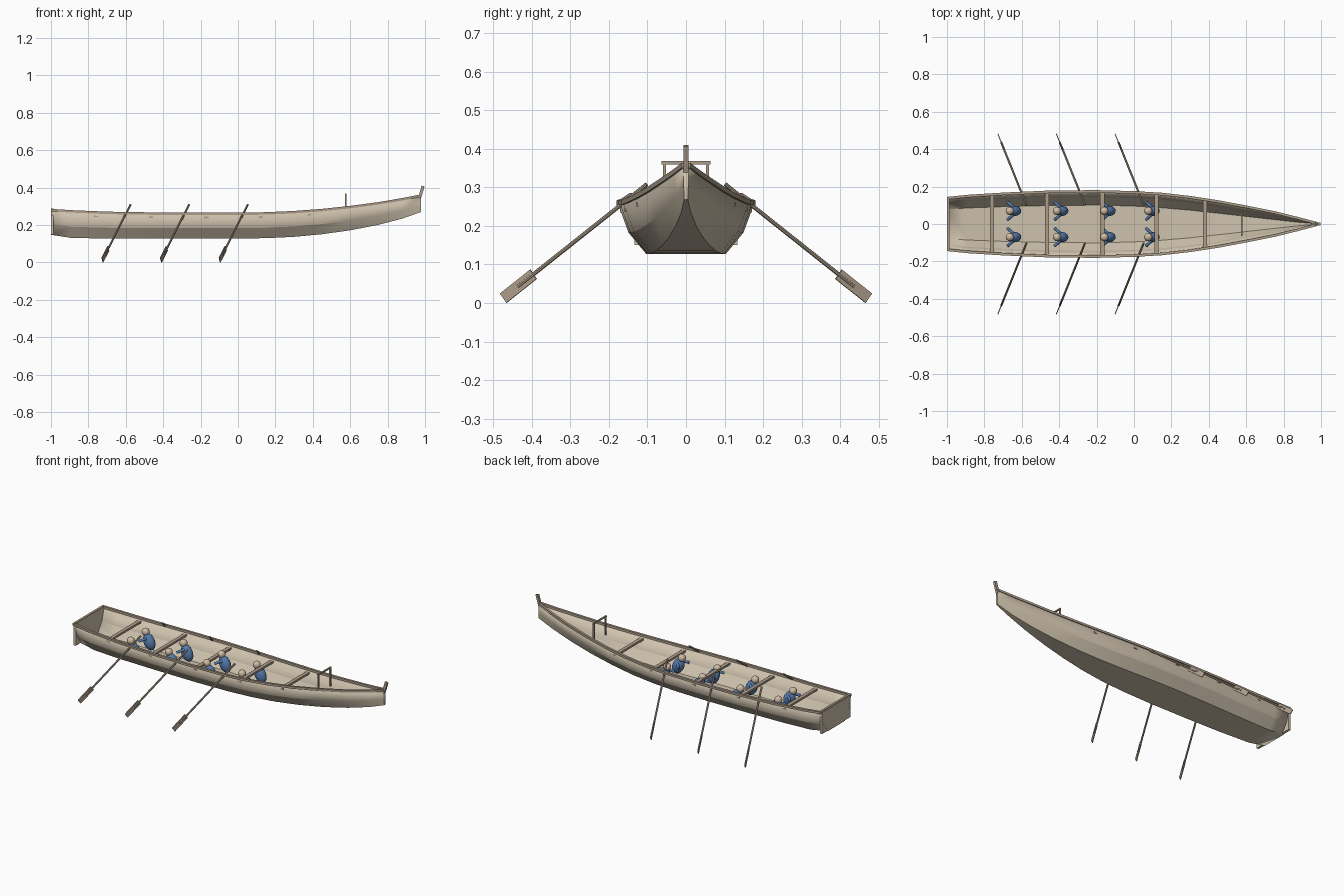
import bpy, bmesh, math
from mathutils import Vector, Matrix

if "Cube" in bpy.data.objects:
    bpy.data.objects.remove(bpy.data.objects["Cube"])


def material(name, rgb):
    m = bpy.data.materials.new(name)
    m.diffuse_color = (*rgb, 1)
    m.use_nodes = True
    m.node_tree.nodes["Principled BSDF"].inputs["Base Color"].default_value = m.diffuse_color
    return m


PLANK = material("pale_wood", (0.62, 0.54, 0.42))
TRIM = material("trim_wood", (0.42, 0.34, 0.26))
BLUE = material("blue_cloth", (0.09, 0.20, 0.42))
SKIN = material("skin", (0.62, 0.50, 0.38))


def finish(name, bm, mat, smooth=None):
    me = bpy.data.meshes.new(name)
    bm.to_mesh(me)
    bm.free()
    ob = bpy.data.objects.new(name, me)
    bpy.context.collection.objects.link(ob)
    me.materials.append(mat)
    if smooth:
        bpy.ops.object.select_all(action='DESELECT')
        bpy.context.view_layer.objects.active = ob
        ob.select_set(True)
        bpy.ops.object.shade_smooth_by_angle(angle=math.radians(smooth))
    return ob


def add_box(bm, centre, size):
    bmesh.ops.create_cube(bm, size=1, matrix=Matrix.Translation(centre) @ Matrix.Diagonal((*size, 1)))


def frame(a, b):
    # z along a->b, y in the vertical plane
    z = (b - a).normalized()
    x = z.cross(Vector((0, 0, 1)))
    x = x.normalized() if x.length > 1e-4 else Vector((1, 0, 0))
    r = Matrix((x, z.cross(x), z)).transposed().to_4x4()
    return Matrix.Translation((a + b) / 2) @ r


def add_rod(bm, a, b, r, sides=8):
    a, b = Vector(a), Vector(b)
    bmesh.ops.create_cone(bm, cap_ends=True, segments=sides, radius1=r, radius2=r,
                          depth=(b - a).length, matrix=frame(a, b))


def add_slab(bm, a, b, thick, wide):
    a, b = Vector(a), Vector(b)
    bmesh.ops.create_cube(bm, size=1, matrix=frame(a, b) @ Matrix.Diagonal((thick, wide, (b - a).length, 1)))


def add_ball(bm, centre, radii, tilt=0):
    bmesh.ops.create_uvsphere(bm, u_segments=16, v_segments=10, radius=1,
                              matrix=Matrix.Translation(centre) @ Matrix.Rotation(tilt, 4, 'Y')
                              @ Matrix.Diagonal((*radii, 1)))


# Hull stations: x, sheer half-width, sheer z, floor half-width, floor z
ST = [(-1.0, .138, .279, .080, .150), (-.89, .149, .272, .087, .133), (-.70, .161, .264, .094, .130),
      (-.45, .172, .260, .100, .130), (-.20, .174, .259, .102, .130), (.0, .169, .259, .097, .130),
      (.15, .160, .261, .088, .132), (.30, .143, .268, .075, .139), (.45, .120, .279, .059, .153),
      (.60, .092, .295, .042, .174), (.75, .062, .315, .025, .203), (.88, .030, .337, .011, .237),
      (.975, .005, .356, .003, .270)]


def sheer(x):
    for p, q in zip(ST, ST[1:]):
        if x <= q[0]:
            t = (x - p[0]) / (q[0] - p[0])
            return p[1] + t * (q[1] - p[1]), p[2] + t * (q[2] - p[2])


# Hull skin with a single chine per side
bm = bmesh.new()
rows = []
for x, w, z, fw, fz in ST:
    half = [(w, z), (fw + .62 * (w - fw), fz + .42 * (z - fz)), (fw, fz)]
    pts = half + [(-y, h) for y, h in reversed(half)]
    rows.append([bm.verts.new((x, y, h)) for y, h in pts])
for a, b in zip(rows, rows[1:]):
    for i in range(5):
        bm.faces.new((a[i], a[i + 1], b[i + 1], b[i]))
bm.faces.new(rows[-1])
bmesh.ops.recalc_face_normals(bm, faces=bm.faces)
hull = finish("hull", bm, PLANK, 15)
sol = hull.modifiers.new("plank_thickness", 'SOLIDIFY')
sol.thickness, sol.offset = .006, 0

# Transom board
bm = bmesh.new()
add_box(bm, (-.993, 0, .215), (.014, .268, .13))
finish("transom", bm, PLANK)

# Gunwale rails: square strip swept along the sheer
for s, side in ((1, "left"), (-1, "right")):
    bm = bmesh.new()
    prev = None
    for x, w, z, _, _ in ST:
        ring = [bm.verts.new((x, s * (w + dy), z + dz))
                for dy, dz in ((-.007, -.006), (.007, -.006), (.007, .007), (-.007, .007))]
        if prev:
            for i in range(4):
                bm.faces.new((prev[i], prev[i - 1], ring[i - 1], ring[i]))
        else:
            bm.faces.new(ring)
        prev = ring
    bm.faces.new(prev)
    bmesh.ops.recalc_face_normals(bm, faces=bm.faces)
    finish(side + "_gunwale", bm, TRIM, 15)

# Stern rail and raked stem post
bm = bmesh.new()
add_box(bm, (-.993, 0, .281), (.014, .275, .012))
finish("stern_rail", bm, TRIM)
bm = bmesh.new()
add_slab(bm, (.968, 0, .335), (.99, 0, .408), .014, .016)
finish("stem_post", bm, TRIM)

# Thwarts, ends just through the planking
for i, x in enumerate((-.76, -.465, -.17, .12, .38)):
    w, z = sheer(x)
    bm = bmesh.new()
    add_box(bm, (x, 0, z - .018), (.022, 2 * w - .004, .012))
    finish(f"thwart_{i + 1}", bm, TRIM)

# Bow hoop
bm = bmesh.new()
for y in (-.056, .056):
    add_box(bm, (.575, y, .308), (.008, .008, .11))
add_box(bm, (.575, 0, .364), (.008, .126, .008))
finish("bow_hoop", bm, TRIM)

# Oars
for i, x in enumerate((-.575, -.262, .052)):
    for s, side in ((1, "left"), (-1, "right")):
        a, b = Vector((x, s * .102, .308)), Vector((x - .15, s * .474, .0125))
        bm = bmesh.new()
        add_rod(bm, a, a.lerp(b, .9), .0055)
        add_slab(bm, a.lerp(b, .79), b, .005, .03)
        finish(f"{side}_oar_{i + 1}", bm, TRIM, 40)

# Rowers in pairs
for i, x in enumerate((-.64, -.388, -.135, .1)):
    for s, side in ((1, "left"), (-1, "right")):
        y = s * .07
        bm = bmesh.new()
        add_ball(bm, (x, y, .19), (.034, .028, .05), math.radians(-25))
        for k in (-1, 1):
            add_rod(bm, (x - .005, y + k * .02, .215), (x - .037, y + k * .048, .2), .008)
        finish(f"{side}_rower_body_{i + 1}", bm, BLUE, 50)
        bm = bmesh.new()
        add_ball(bm, (x - .024, y, .243), (.022, .022, .022))
        finish(f"{side}_rower_head_{i + 1}", bm, SKIN, 50)
